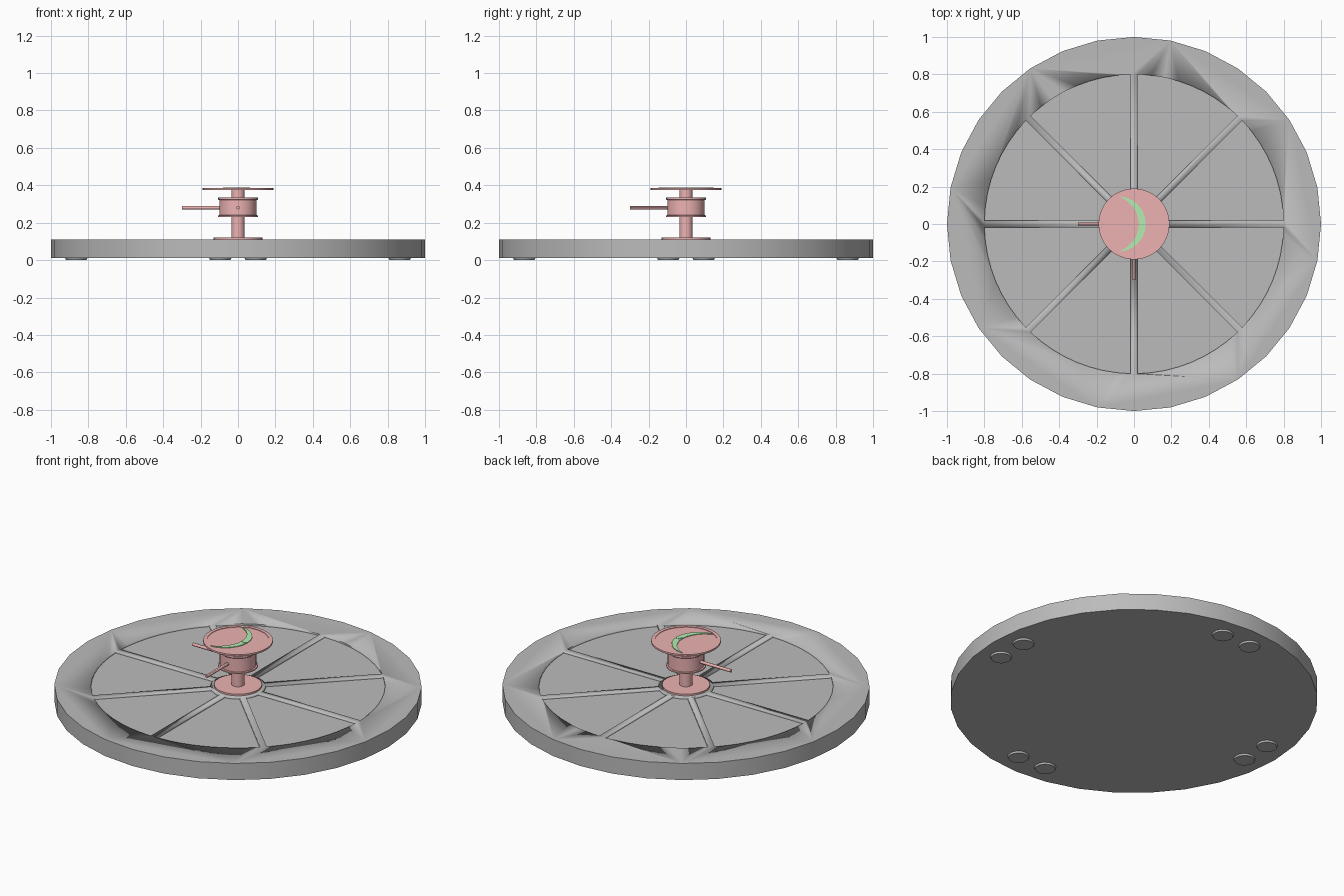
import bpy, bmesh
from math import sin, cos, pi, asin, radians, atan2
from mathutils import Matrix

if "Cube" in bpy.data.objects:
    bpy.data.objects.remove(bpy.data.objects["Cube"])


def colour(name, rgb):
    m = bpy.data.materials.new(name)
    m.diffuse_color = (*rgb, 1)
    m.use_nodes = True
    m.node_tree.nodes["Principled BSDF"].inputs["Base Color"].default_value = m.diffuse_color
    return m


RED = colour("red_paint", (0.85, 0.45, 0.45))
GREEN = colour("green_paint", (0.45, 0.85, 0.45))
GREY = colour("dark_grey", (0.5, 0.5, 0.5))


def finish(name, bm, mat=None):
    bmesh.ops.recalc_face_normals(bm, faces=bm.faces)
    me = bpy.data.meshes.new(name)
    bm.to_mesh(me)
    bm.free()
    ob = bpy.data.objects.new(name, me)
    bpy.context.collection.objects.link(ob)
    if mat:
        me.materials.append(mat)
    bpy.ops.object.select_all(action='DESELECT')
    ob.select_set(True)
    bpy.context.view_layer.objects.active = ob
    bpy.ops.object.shade_smooth_by_angle(angle=radians(30))
    return ob


def lathe(name, profile, mat, sides=32):
    """Spin an (r, z) profile and cap both ends."""
    bm = bmesh.new()
    rings = [[bm.verts.new((r * cos(2 * pi * i / sides), r * sin(2 * pi * i / sides), z))
              for i in range(sides)] for r, z in profile]
    for a, b in zip(rings, rings[1:]):
        for i in range(sides):
            j = (i + 1) % sides
            bm.faces.new((a[i], a[j], b[j], b[i]))
    bm.faces.new(rings[0])
    bm.faces.new(rings[-1])
    return finish(name, bm, mat)


def prism(bm, outline, z0, z1):
    """Extrude a flat outline between two heights."""
    face = bm.faces.new([bm.verts.new((x, y, z0)) for x, y in outline])
    up = bmesh.ops.extrude_face_region(bm, geom=[face])
    for v in up["geom"]:
        if isinstance(v, bmesh.types.BMVert):
            v.co.z = z1


# Round base with eight sunken panels between spokes
base = lathe("base_disc", [(1, 0.01), (1, 0.11)], GREY)
bm = bmesh.new()
half, r_in, r_out = 0.018, 0.15, 0.8
for k in range(8):
    outline = []
    for r, n, flip in ((r_out, 8, False), (r_in, 4, True)):
        a0, a1 = asin(half / r), pi / 4 - asin(half / r)
        arc = [a0 + (a1 - a0) * i / n for i in range(n + 1)]
        outline += [(r * cos(a + k * pi / 4), r * sin(a + k * pi / 4))
                    for a in (reversed(arc) if flip else arc)]
    prism(bm, outline, 0.10, 0.15)
cutter = finish("panel_cutter", bm)
cutter.hide_render = True
cut = base.modifiers.new("panels", 'BOOLEAN')
cut.operation = 'DIFFERENCE'
cut.solver = 'EXACT'
cut.object = cutter
bpy.context.view_layer.objects.active = base
bpy.ops.object.modifier_apply(modifier="panels")
bpy.data.objects.remove(cutter)

# Low feet in pairs under the rim
bm = bmesh.new()
for k in range(4):
    for s in (-1, 1):
        a = k * pi / 2 + s * atan2(0.095, 0.865)
        bmesh.ops.create_cone(bm, cap_ends=True, segments=16, radius1=0.055, radius2=0.06, depth=0.012,
                              matrix=Matrix.Translation((0.87 * cos(a), 0.87 * sin(a), 0.006)))
finish("feet", bm, GREY)

# Centre column: mounting flange, shaft, drum with lips
lathe("mounting_flange", [(0.13, 0.11), (0.13, 0.12)], RED)
lathe("shaft", [(0.035, 0.12), (0.035, 0.378)], RED)
lathe("drum", [(0.108, 0.23), (0.108, 0.238), (0.1, 0.24), (0.1, 0.32),
               (0.106, 0.325), (0.106, 0.335)], RED)

# Two rods at right angles
for name, angle in (("left_rod", pi), ("front_rod", -pi / 2)):
    bm = bmesh.new()
    bmesh.ops.create_cone(bm, cap_ends=True, segments=12, radius1=0.009, radius2=0.009, depth=0.22,
                          matrix=Matrix.Rotation(angle, 4, 'Z') @ Matrix.Translation((0.19, 0, 0.28))
                          @ Matrix.Rotation(pi / 2, 4, 'Y'))
    finish(name, bm, RED)

# Top dial with a shallow sunken face
lathe("dial", [(0.19, 0.376), (0.19, 0.386), (0.17, 0.386), (0.17, 0.383)], RED)

# Green crescent and its small stud
bm = bmesh.new()
tip_x, tip_y, n = -0.09, 0.148, 12


def arc_through(x_mid):
    h = x_mid - tip_x
    r = (h * h + tip_y * tip_y) / (2 * h)
    t = asin(min(1, tip_y / r))
    return [(x_mid - r + r * cos(-t + 2 * t * i / n), r * sin(-t + 2 * t * i / n)) for i in range(n + 1)]


prism(bm, arc_through(0.063) + arc_through(0.026)[-2:0:-1], 0.38, 0.387)
finish("crescent", bm, GREEN)
bm = bmesh.new()
bmesh.ops.create_cone(bm, cap_ends=True, segments=16, radius1=0.016, radius2=0.016, depth=0.01,
                      matrix=Matrix.Translation((0.047, 0, 0.384)))
finish("stud", bm, GREEN)
